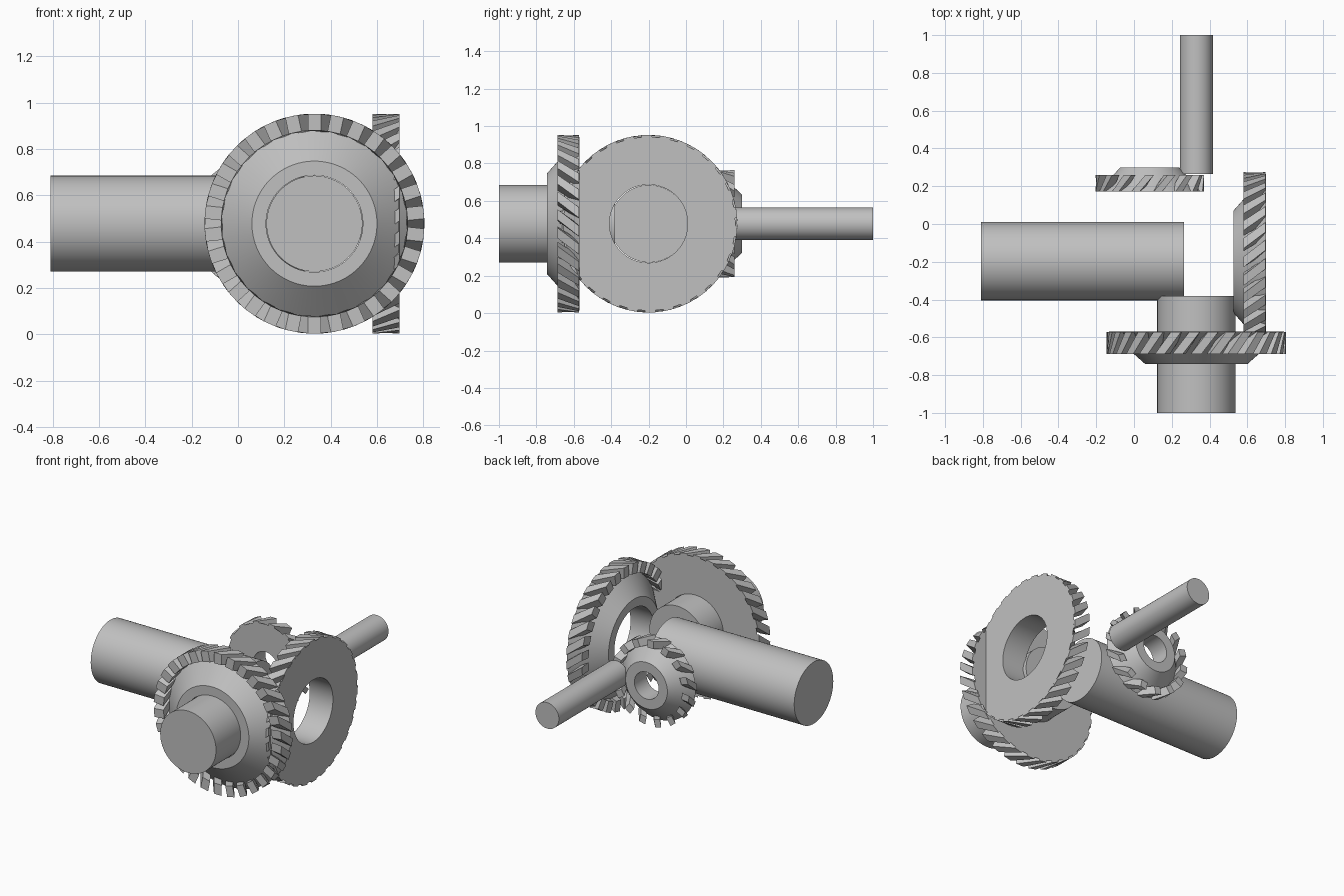
import bpy, bmesh
from math import pi, cos, sin, tau
from mathutils import Matrix, Vector

cube = bpy.data.objects.get("Cube")
if cube:
    bpy.data.objects.remove(cube, do_unlink=True)

GREY = (0.53, 0.53, 0.53, 1)
steel = bpy.data.materials.new("plain grey")
steel.use_nodes = True
steel.diffuse_color = GREY
steel.node_tree.nodes["Principled BSDF"].inputs["Base Color"].default_value = GREY

SEGMENTS = 96
AXLE_Z = 0.478


def finish(bm, name, origin, axis):
    """Stand the part's local z along axis, keeping local y upright."""
    bmesh.ops.recalc_face_normals(bm, faces=bm.faces)
    mesh = bpy.data.meshes.new(name)
    bm.to_mesh(mesh)
    bm.free()
    mesh.materials.append(steel)
    obj = bpy.data.objects.new(name, mesh)
    bpy.context.collection.objects.link(obj)
    up, axis = Vector((0, 0, 1)), Vector(axis)
    turn = Matrix((up.cross(axis), up, axis)).transposed().to_4x4()
    obj.matrix_world = Matrix.Translation(origin) @ turn
    bpy.ops.object.select_all(action='DESELECT')
    obj.select_set(True)
    bpy.context.view_layer.objects.active = obj
    bpy.ops.object.shade_smooth_by_angle(angle=pi / 6)
    return obj


def shaft(name, start, axis, radius, length):
    bm = bmesh.new()
    bmesh.ops.create_cone(bm, cap_ends=True, segments=SEGMENTS, radius1=radius,
                          radius2=radius, depth=length,
                          matrix=Matrix.Translation((0, 0, length / 2)))
    return finish(bm, name, start, axis)


def bevel_gear(name, origin, axis, bore, back, front, height,
               teeth, root, tip, face, width, sweep):
    bm = bmesh.new()
    # Conical body with a straight bore
    profile = [(bore, 0), (back, 0), (front, height), (bore, height)]
    rings = [[bm.verts.new((r * cos(tau * i / SEGMENTS), r * sin(tau * i / SEGMENTS), z))
              for r, z in profile] for i in range(SEGMENTS)]
    for i, ring in enumerate(rings):
        following = rings[(i + 1) % SEGMENTS]
        for j in range(4):
            k = (j + 1) % 4
            bm.faces.new((ring[j], following[j], following[k], ring[k]))
    # Slanted block teeth around the rim
    for n in range(teeth):
        turn = Matrix.Rotation(pi / 2 + tau * n / teeth, 3, 'Z')
        slant = Matrix.Rotation(sweep / tip, 3, 'Z')
        for v in bmesh.ops.create_cube(bm, size=2)["verts"]:
            side, out, along = v.co.y, v.co.x > 0, v.co.z > 0
            spot = Vector((tip if out else root, side * width / 2,
                           face if along else 0.001))
            v.co = turn @ (spot if along else slant @ spot)
    return finish(bm, name, origin, axis)


# Two large meshing gears, mirrored in hand
large = dict(bore=0.209, back=0.464, front=0.27, height=0.172, teeth=30,
             root=0.402, tip=0.474, face=0.117, width=0.056)
bevel_gear("front_gear", (0.33, -0.57, AXLE_Z), (0, -1, 0), sweep=-0.09, **large)
bevel_gear("side_gear", (0.698, -0.2, AXLE_Z), (-1, 0, 0), sweep=0.09, **large)

# Small gear at the back
bevel_gear("small_gear", (0.083, 0.172, AXLE_Z), (0, 1, 0), bore=0.09, back=0.275,
           front=0.155, height=0.128, teeth=15, root=0.235, tip=0.287,
           face=0.088, width=0.045, sweep=-0.075)

# Shafts
shaft("front_shaft", (0.33, -1, AXLE_Z), (0, 1, 0), 0.207, 0.62)
shaft("side_shaft", (-0.81, -0.197, AXLE_Z), (1, 0, 0), 0.207, 1.075)
shaft("small_shaft", (0.33, 0.265, AXLE_Z), (0, 1, 0), 0.087, 0.735)
